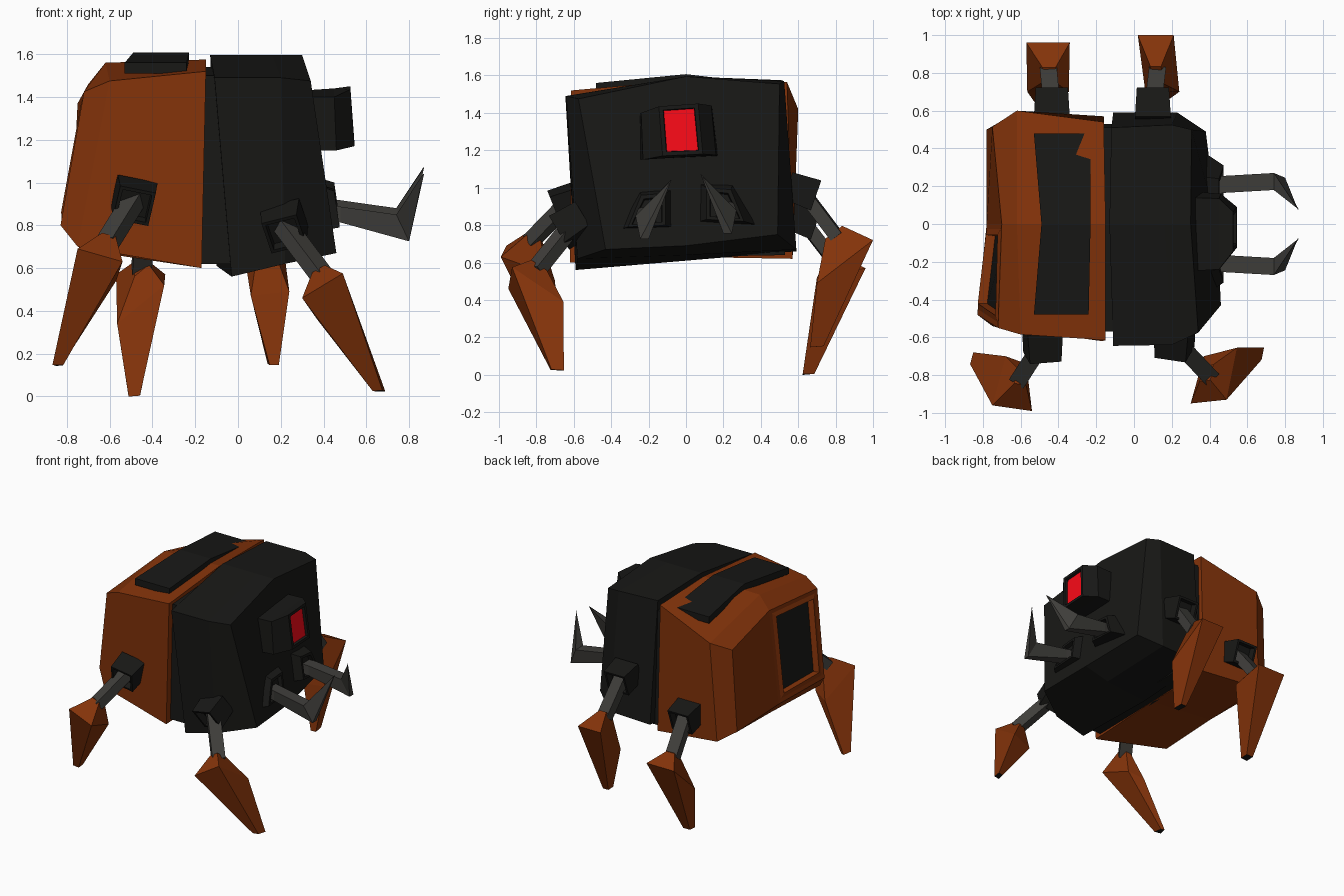
import bpy, bmesh
from mathutils import Vector as V

if "Cube" in bpy.data.objects:
    bpy.data.objects.remove(bpy.data.objects["Cube"])


def material(name, rgb):
    m = bpy.data.materials.new(name)
    m.diffuse_color = (*rgb, 1)
    m.use_nodes = True
    m.node_tree.nodes["Principled BSDF"].inputs["Base Color"].default_value = m.diffuse_color
    return m


ORANGE = material("orange_paint", (0.23, 0.033, 0.003))
BLACK = material("black_armour", (0.009, 0.009, 0.008))
GREY = material("dark_metal", (0.05, 0.048, 0.043))
RED = material("red_lens", (0.95, 0.003, 0.009))


def loft(name, rings, *mats, edit=None):
    """Join rings of points with quads; six-point caps are split at the centre ridge."""
    bm = bmesh.new()
    rows = [[bm.verts.new(p) for p in r] for r in rings]
    n = len(rows[0])
    for a, b in zip(rows, rows[1:]):
        for i in range(n):
            j = (i + 1) % n
            bm.faces.new((a[i], a[j], b[j], b[i]))
    caps = []
    for r in (rows[0], rows[-1]):
        if n == 6:
            caps += [bm.faces.new((r[0], r[1], r[2], r[5])), bm.faces.new((r[5], r[2], r[3], r[4]))]
        else:
            caps.append(bm.faces.new(r))
    bmesh.ops.recalc_face_normals(bm, faces=bm.faces)
    if edit:
        edit(bm, caps)
    me = bpy.data.meshes.new(name)
    bm.to_mesh(me)
    bm.free()
    for m in mats:
        me.materials.append(m)
    ob = bpy.data.objects.new(name, me)
    bpy.context.collection.objects.link(ob)
    return ob


def square(c, u, v, ru, rv=None):
    """Four corners around c in the plane of u and v."""
    c, u, v = V(c), V(u) * ru, V(v) * (rv or ru)
    return [c - u - v, c + u - v, c + u + v, c - u + v]


def frame(axis, up):
    axis = V(axis).normalized()
    u = axis.cross(V(up)).normalized()
    return u, u.cross(axis)


def recess(margin, depth, mat=0):
    """Return an edit that sinks a panel into the last cap."""
    def edit(bm, caps):
        f = caps[-1]
        bmesh.ops.inset_individual(bm, faces=[f], thickness=margin)
        bmesh.ops.inset_individual(bm, faces=[f], thickness=0.004, depth=-depth)
        f.material_index = mat
    return edit


def rear_window(bm, caps):
    f = caps[0]
    bmesh.ops.inset_individual(bm, faces=[f], thickness=0.04)
    bmesh.ops.inset_individual(bm, faces=[f], thickness=0.045, depth=0.01)
    bmesh.ops.inset_individual(bm, faces=[f], thickness=0.004, depth=-0.05)
    f.material_index = 1


# Orange rear body, with a window in one half of its back
loft("rear_body", [
    [(-.83, -.48, .80), (-.72, -.55, 1.425), (-.70, 0, 1.46), (-.75, .515, 1.37), (-.78, .50, .75), (-.78, 0, .77)],
    [(-.75, -.54, .70), (-.60, -.585, 1.475), (-.62, 0, 1.56), (-.62, .60, 1.42), (-.66, .57, .67), (-.70, 0, .68)],
    [(-.17, -.62, .60), (-.15, -.615, 1.52), (-.15, 0, 1.575), (-.16, .54, 1.565), (-.16, .57, .62), (-.17, 0, .63)],
], ORANGE, BLACK, edit=rear_window)

# Black front body
loft("front_body", [
    [(-.03, -.59, .56), (-.11, -.645, 1.49), (-.13, 0, 1.595), (-.12, .51, 1.575), (-.11, .59, .66), (-.10, 0, .61)],
    [(.22, -.58, .62), (.20, -.64, 1.49), (.16, 0, 1.595), (.20, .525, 1.57), (.23, .59, .67), (.24, 0, .64)],
    [(.46, -.43, .67), (.34, -.575, 1.475), (.30, 0, 1.595), (.305, .50, 1.555), (.38, .49, .75), (.44, 0, .69)],
], BLACK)

# Slab joining the two halves
loft("waist", [[(x, -.57, .62), (x, -.57, 1.5), (x, 0, 1.54), (x, .51, 1.5), (x, .53, .64), (x, 0, .63)]
               for x in (-.19, -.03)], BLACK)

# Bent back plate lying on the roof
loft("back_plate", [[(a, y, z - .05), (b, y, z - .05), (b, y, z), (a, y, z)] for y, z, a, b in
                    ((-.48, 1.56, -.53, -.24), (0, 1.607, -.49, -.23), (.48, 1.55, -.53, -.23))], BLACK)

# Eye housing with a sunken lens
loft("eye_housing", [
    [(.34, -.25, 1.15), (.34, .17, 1.17), (.30, .14, 1.43), (.30, -.25, 1.40)],
    [(.46, -.23, 1.15), (.46, .16, 1.175), (.45, .135, 1.44), (.45, -.24, 1.40)],
    [(.545, -.125, 1.17), (.545, .09, 1.18), (.525, .065, 1.45), (.525, -.145, 1.435)],
], BLACK, RED, edit=recess(.03, .02, 1))

# Pincers: socket, arm and upturned blade on each side
for side, s, dz in (("left", 1, .02), ("right", -1, -.01)):
    cy = .2 * s
    Y, Z = (0, s, 0), (0, 0, 1)
    loft(f"{side}_pincer_socket", [
        [(.36, s * .04, .79 + dz), (.37, s * .38, .78 + dz), (.36, s * .25, 1 + dz), (.35, s * .06, 1.01 + dz)],
        [(.475, s * .11, .81 + dz), (.475, s * .31, .80 + dz), (.45, s * .24, .97 + dz), (.45, s * .11, .98 + dz)],
    ], BLACK, edit=recess(.025, .03))
    loft(f"{side}_pincer", [
        square((.40, cy, .87 + dz), Y, Z, .045, .037),
        square((.48, cy + .01 * s, .86 + dz), Y, Z, .045, .037),
        [(.80, s * .20, .735 + dz), (.80, s * .245, .735 + dz), (.74, s * .27, .86 + dz), (.74, s * .18, .86 + dz)],
        square((.868, s * .08, 1.05 + dz), Y, (1, 0, 0), .002),
    ], GREY)

# Legs: name, socket centre, socket roll, socket pitch, knee, four knee-ring corners, toe
LEGS = [
    ("front_right", (.215, -.61, .80), -.25, .6, (.385, -.79, .575),
     [(.30, -.95, .46), (.49, -.93, .575), (.545, -.655, .39), (.37, -.70, .36)], (.66, -.69, .025)),
    ("rear_right", (-.485, -.63, .92), .2, .4, (-.60, -.81, .735),
     [(-.75, -.96, .69), (-.54, -.99, .63), (-.57, -.74, .54), (-.68, -.70, .50)], (-.84, -.715, .145)),
    ("front_left", (.10, .62, .985), 0, .35, (.12, .79, .76),
     [(.02, 1, .72), (.21, 1, .72), (.24, .70, .49), (.06, .70, .47)], (.165, .70, .15)),
    ("rear_left", (-.435, .62, .83), 0, .35, (-.45, .79, .61),
     [(-.57, .96, .57), (-.34, .96, .57), (-.345, .70, .52), (-.565, .70, .34)], (-.485, .655, .003)),
]


def toe_end(bm, caps):
    caps[-1].material_index = 1


for name, base, roll, pitch, knee, ring, toe in LEGS:
    base, knee, toe = V(base), V(knee), V(toe)
    s = 1 if base.y > 0 else -1
    # Tilted socket with a sunken outer face
    axis = V((0, s, -pitch)).normalized()
    u, v = frame(axis, (roll, 0, 1))
    loft(f"{name}_leg_socket", [square(base - axis * .08, u, v, .095, .075),
                                square(base + axis * .08, u, v, .085)],
         BLACK, edit=recess(.022, .05))
    # Metal thigh rod
    u, v = frame(knee - base, (0, 0, 1))
    loft(f"{name}_thigh", [square(base, u, v, .045, .035),
                           square(knee + (knee - base) * .1, u, v, .045, .035)], GREY)
    # Tapered orange shin with a dark toe end
    c = sum((V(p) for p in ring), V()) / 4
    top = [knee + (V(p) - c) * .3 for p in ring]
    tip = [toe + V((q.x, q.y, q.z * .1)) * .24 for q in (V(p) - c for p in ring)]
    loft(f"{name}_shin", [top, ring, tip], ORANGE, BLACK, edit=toe_end)
